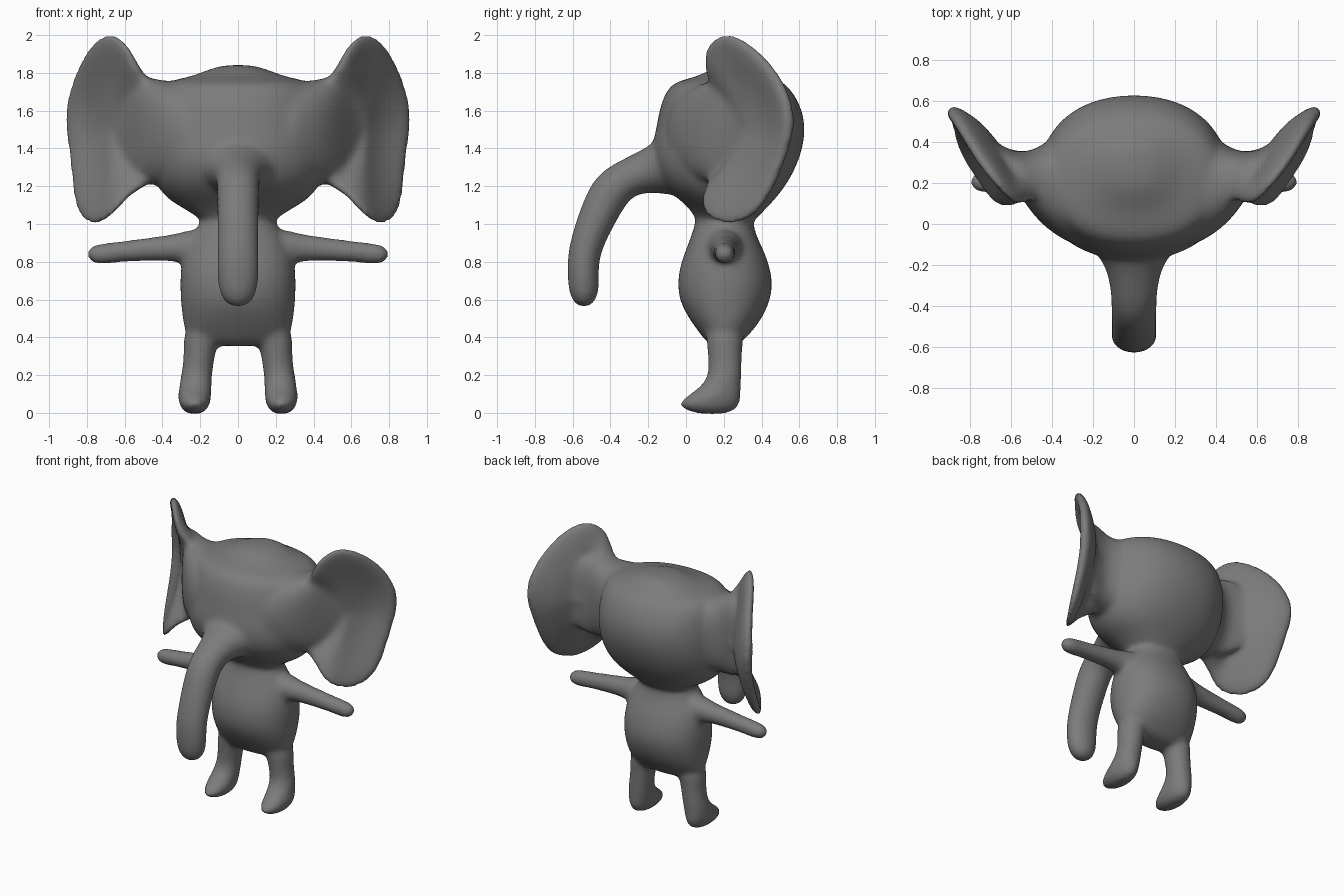
import bpy, bmesh, math
from mathutils import Vector

if "Cube" in bpy.data.objects:
    bpy.data.objects.remove(bpy.data.objects["Cube"])

SIDES = 16
FIT = 1.03  # makes up for subdivision shrinkage
bm = bmesh.new()


def bridge(rings):
    for a, b in zip(rings, rings[1:]):
        n = len(a)
        for i in range(n):
            j = (i + 1) % n
            bm.faces.new((a[i], a[j], b[j], b[i]))
    bm.faces.new(rings[0])
    bm.faces.new(rings[-1])


def loft(sections, power=2.0):
    """Closed tube through sections of (centre, u axis, v axis)."""
    rings = []
    for c, u, v in sections:
        ring = []
        for i in range(SIDES):
            t = 2 * math.pi * i / SIDES
            cu, sv = (math.copysign(abs(f) ** (2 / power), f) for f in (math.cos(t), math.sin(t)))
            ring.append(bm.verts.new(Vector(c) + (Vector(u) * cu + Vector(v) * sv) * FIT))
        rings.append(ring)
    bridge(rings)


def upright(rows, power=2.0):
    """Loft from rows of (z, half width, front y, back y, centre x)."""
    loft([((x, (front + back) / 2, z), (w, 0, 0), (0, (back - front) / 2, 0))
          for z, w, front, back, x in rows], power)


def central(rows):
    upright([(*row, 0) for row in rows], 2.2)


# Head
central([(1.00, .18, .06, .35), (1.06, .24, .04, .4), (1.12, .36, -.02, .46),
         (1.2, .43, -.12, .525), (1.3, .46, -.17, .58), (1.4, .465, -.18, .615),
         (1.5, .455, -.155, .63), (1.6, .445, -.14, .615), (1.69, .43, -.11, .57),
         (1.745, .4, -.07, .52), (1.766, .32, 0, .48), (1.782, .24, .06, .45),
         (1.82, .15, .14, .41), (1.843, .07, .2, .36)])

# Torso
central([(1.08, .17, .06, .35), (1.0, .20, .05, .355), (.94, .24, .03, .37),
         (.86, .28, 0, .41), (.78, .30, -.03, .44), (.68, .305, -.045, .46),
         (.58, .30, -.03, .44), (.48, .29, .03, .39), (.4, .27, .09, .32),
         (.35, .18, .13, .27)])

# Trunk, rows of (y, z, half depth, half width)
path = [(-.02, 1.32, .17, .26), (-.12, 1.3, .15, .2), (-.2, 1.28, .115, .14),
        (-.3, 1.25, .1, .115), (-.395, 1.19, .112, .11), (-.46, 1.06, .102, .11),
        (-.515, .93, .09, .108), (-.545, .82, .085, .11), (-.545, .72, .083, .11),
        (-.54, .64, .08, .1), (-.54, .59, .06, .075), (-.54, .56, .03, .035)]
trunk = []
for i, (y, z, depth, width) in enumerate(path):
    a, b = path[max(i - 1, 0)], path[min(i + 1, len(path) - 1)]
    normal = Vector((0, a[1] - b[1], b[0] - a[0])).normalized()
    trunk.append(((0, y, z), (width, 0, 0), normal * depth))
loft(trunk)

# Ear rim, from the upper root round the outside to the lower root
RIM = [(.50, .11, 1.80), (.55, .09, 1.90), (.60, .12, 1.98), (.67, .2, 2.03), (.75, .29, 2.0),
       (.835, .43, 1.88), (.89, .52, 1.74), (.93, .57, 1.57), (.9, .54, 1.41), (.885, .48, 1.25),
       (.87, .41, 1.1), (.835, .33, 1.01), (.755, .21, .975), (.67, .09, 1.03), (.61, .08, 1.1),
       (.54, .1, 1.17), (.45, .12, 1.2), (.42, .12, 1.5), (.45, .12, 1.77)]
CENTRE = Vector((.66, .31, 1.5))


def ear(side):
    def ring(s, depth):
        out = []
        for p in RIM:
            q = CENTRE.lerp(Vector(p), s)
            root = max(0, .6 - q.x) * .9 if depth > 0 else 0
            y = q.y + depth + root + .05 * (1 - s * s)
            out.append(bm.verts.new((side * (q.x - depth * .4), y, q.z)))
        return out
    bridge([ring(.3, -.03), ring(.6, -.03), ring(.92, -.035), ring(1.01, 0),
            ring(.92, .04), ring(.6, .045), ring(.3, .045)])


for side in (-1, 1):
    ear(side)
    # Ear root, rows of (x, front y, back y, low z, high z)
    loft([((side * x, (front + back) / 2, (low + high) / 2),
           (0, (back - front) / 2, 0), (0, 0, (high - low) / 2))
          for x, front, back, low, high in
          [(.2, -.13, .52, 1.2, 1.73), (.32, -.09, .47, 1.2, 1.75), (.42, -.025, .4, 1.21, 1.76),
           (.48, .035, .365, 1.215, 1.775), (.53, .1, .35, 1.22, 1.8), (.58, .18, .355, 1.23, 1.8),
           (.64, .27, .37, 1.27, 1.76), (.7, .34, .395, 1.35, 1.68)]],
         2.4)
    # Arm
    loft([((side * x, .205, z), (0, r, 0), (0, 0, r)) for x, z, r in
          [(.18, .87, .11), (.27, .875, .09), (.34, .875, .071), (.45, .868, .063), (.6, .855, .056),
           (.7, .844, .055), (.76, .84, .053), (.8, .84, .028)]])
    # Leg and foot
    upright([(z, w, front, back, side * x) for z, w, front, back, x in
             [(.46, .1, .1, .31, .185), (.36, .088, .11, .30, .2), (.27, .081, .12, .295, .208),
              (.2, .082, .12, .295, .22), (.14, .086, .08, .29, .225), (.085, .088, 0, .29, .23),
              (.045, .083, -.05, .285, .23), (.01, .06, 0, .26, .23), (-.008, .03, .08, .2, .23)]])

bmesh.ops.recalc_face_normals(bm, faces=bm.faces)
mesh = bpy.data.meshes.new("elephant_figure")
bm.to_mesh(mesh)
bm.free()
figure = bpy.data.objects.new("elephant_figure", mesh)
bpy.context.collection.objects.link(figure)

# Fuse the parts into one soft skin
sub = figure.modifiers.new("round", 'SUBSURF')
sub.levels = sub.render_levels = 2
fuse = figure.modifiers.new("fuse", 'REMESH')
fuse.mode = 'VOXEL'
fuse.voxel_size = .015
fuse.use_smooth_shade = True
soft = figure.modifiers.new("soften", 'SMOOTH')
soft.factor = .5
soft.iterations = 18

# Colour
grey = bpy.data.materials.new("grey")
grey.use_nodes = True
colour = (.2, .2, .2, 1)
grey.diffuse_color = colour
grey.node_tree.nodes["Principled BSDF"].inputs["Base Color"].default_value = colour
mesh.materials.append(grey)
